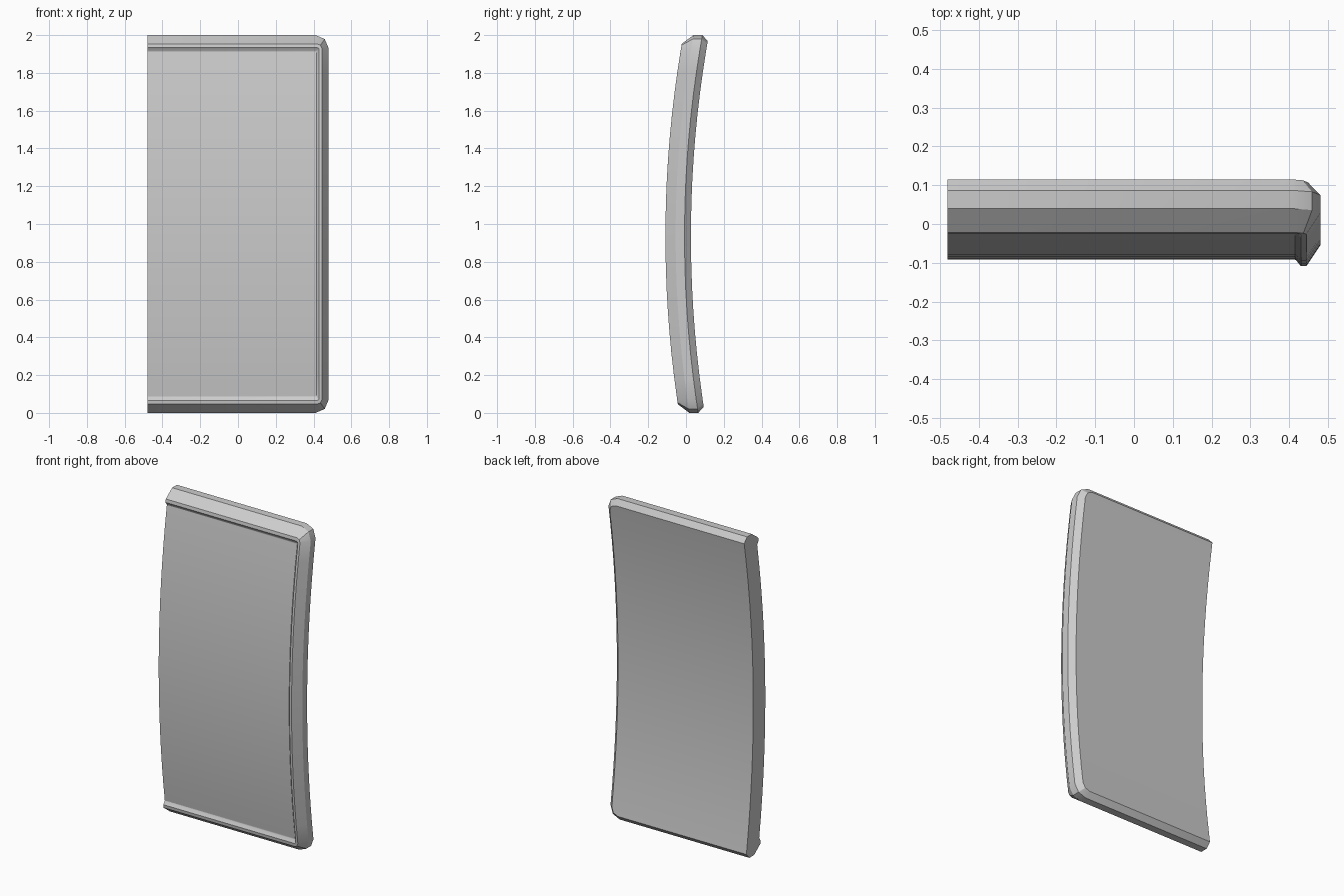
import bpy, bmesh, math

cube = bpy.data.objects.get("Cube")
if cube:
    bpy.data.objects.remove(cube, do_unlink=True)

LEFT, RIGHT, HEIGHT, STEPS = -0.48, 0.48, 2.0, 16


def bow(z):
    """Depth offset of the curved slab at a height."""
    return 0.0833 * (z - 0.934) ** 2


# Rim section from front panel to back: side inset, end inset, depth, corner size
SECTION = [
    (0.065, 0.087, -0.092, 0.004),
    (0.062, 0.083, -0.094, 0.004),
    (0.050, 0.066, -0.109, 0.012),
    (0.036, 0.046, -0.109, 0.025),
    (0.000, 0.000, -0.055, 0.070),
    (0.000, 0.000, -0.008, 0.070),
    (0.032, 0.032, 0.026, 0.045),
]


def ring_path(side, end, corner):
    """Outline open on the cut side: top edge, corner, long side, corner, bottom edge."""
    x, top = RIGHT - side, HEIGHT - end
    half = [(LEFT, top), (x - corner, top), (x - 0.3 * corner, top - 0.3 * corner)]
    z0, z1 = top - corner, end + corner
    long_side = [(x, z0 + (z1 - z0) * i / STEPS) for i in range(STEPS + 1)]
    return half + long_side + [(px, HEIGHT - pz) for px, pz in reversed(half)]


bm = bmesh.new()


def vert(x, y, z):
    return bm.verts.new((x, y + bow(z), z))


# Rim bands
rings = [[vert(x, y, z) for x, z in ring_path(s, e, c)] for s, e, y, c in SECTION]
for a, b in zip(rings, rings[1:]):
    for i in range(len(a) - 1):
        bm.faces.new((a[i], a[i + 1], b[i + 1], b[i]))


def fill(ring, y):
    """Curved sheet from the rim across to the cut edge; returns the cut edge column."""
    column = [ring[0]] + [vert(LEFT, y, v.co.z) for v in ring[2:-2]] + [ring[-1]]
    edge = ring[1:-1]
    for i in range(len(edge) - 1):
        bm.faces.new((column[i], column[i + 1], edge[i + 1], edge[i]))
    return column


# Front panel, back sheet and flat cut end
front = fill(rings[0], SECTION[0][2])
back = fill(rings[-1], SECTION[-1][2])
bottom = [r[-1] for r in rings[1:-1]]
top = [r[0] for r in rings[1:-1]]
bm.faces.new(front + bottom + back[::-1] + top[::-1])
bmesh.ops.recalc_face_normals(bm, faces=bm.faces)

mesh = bpy.data.meshes.new("curved_panel")
bm.to_mesh(mesh)
bm.free()
panel = bpy.data.objects.new("curved_panel", mesh)
bpy.context.collection.objects.link(panel)

# Plain grey
grey = bpy.data.materials.new("plain_grey")
grey.use_nodes = True
colour = (0.6, 0.6, 0.6, 1.0)
grey.diffuse_color = colour
grey.node_tree.nodes["Principled BSDF"].inputs["Base Color"].default_value = colour
mesh.materials.append(grey)

bpy.context.view_layer.objects.active = panel
panel.select_set(True)
bpy.ops.object.shade_smooth_by_angle(angle=math.radians(25))
